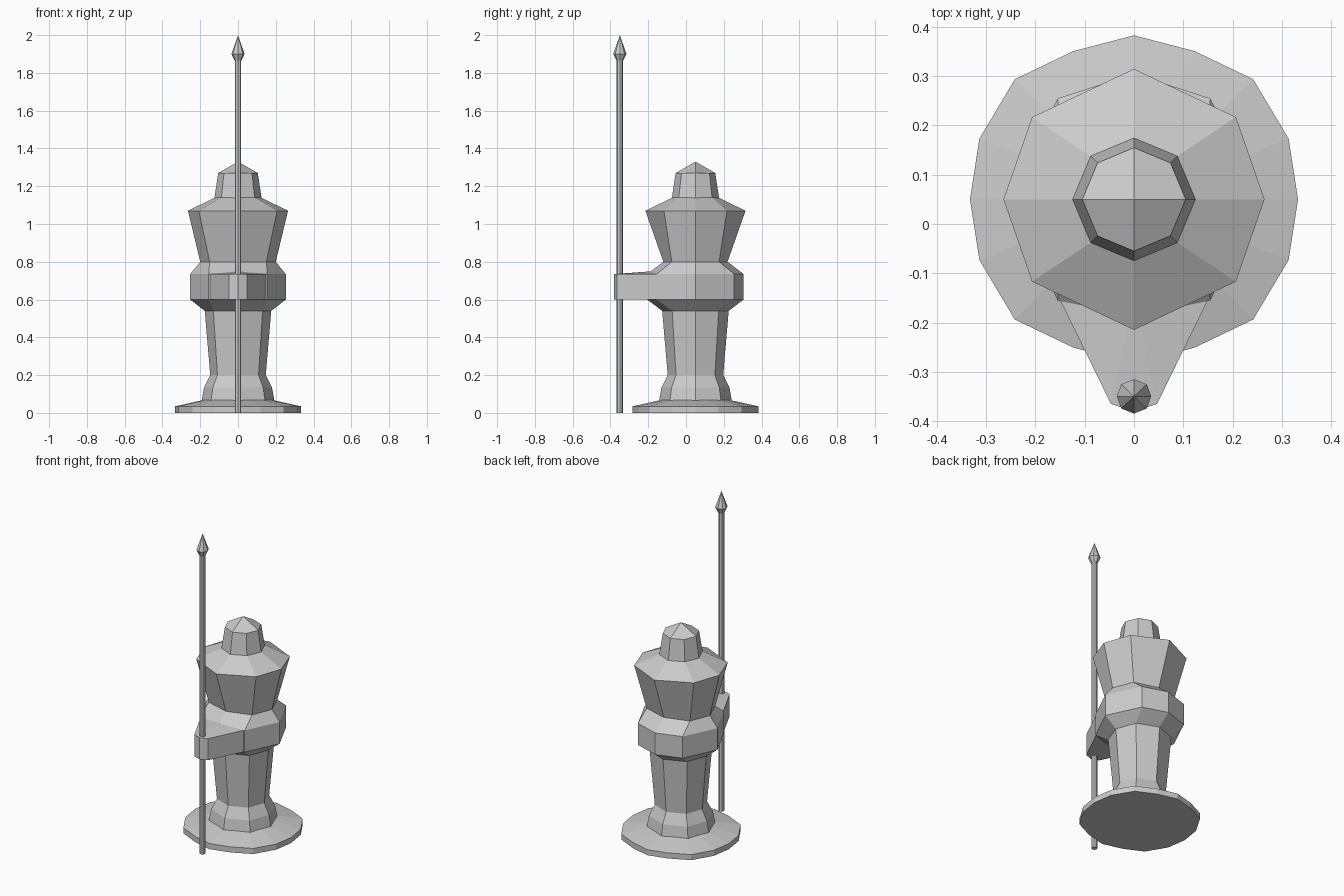
import bpy, bmesh

if "Cube" in bpy.data.objects:
    bpy.data.objects.remove(bpy.data.objects["Cube"])

CY = 0.05       # body axis, slightly behind the centre
SY = -0.35      # spear axis


def quad_mirror(pts):
    """Full ring from the +x +y quarter, listed from the x axis to the y axis."""
    left = [(-x, y) for x, y in reversed(pts[:-1])]
    half = pts + left
    return half + [(x, -y) for x, y in reversed(half[1:-1])]


def octagon(rx, ry=None, dx=None, dy=None):
    ry = ry or rx
    return quad_mirror([(rx, 0), (dx or rx * 0.74, dy or ry * 0.70), (0, ry)])


def loft(name, rings, cy, tip=None, step=1):
    """Skin stacked (z, ring) sections; close with a cap or a pointed tip."""
    bm = bmesh.new()
    loops = [[bm.verts.new((x, y + cy, z)) for x, y in ring] for z, ring in rings]
    n = len(loops[0])
    for a, b in zip(loops, loops[1:]):
        for i in range(n):
            j = (i + 1) % n
            bm.faces.new((a[i], a[j], b[j], b[i]))
    bm.faces.new(loops[0][::-1])
    top = loops[-1]
    if tip is None:
        bm.faces.new(top)
    else:
        apex = bm.verts.new((tip[0], tip[1], tip[2]))
        for i in range(0, n, step):
            bm.faces.new([top[(i + k) % n] for k in range(step + 1)] + [apex])
    bmesh.ops.recalc_face_normals(bm, faces=bm.faces)
    me = bpy.data.meshes.new(name)
    bm.to_mesh(me)
    bm.free()
    ob = bpy.data.objects.new(name, me)
    bpy.context.collection.objects.link(ob)
    return ob


# round base with a shallow sloped top
rim = quad_mirror([(0.333, 0), (0.314, 0.123), (0.242, 0.244), (0.123, 0.301), (0, 0.333)])
loft("base", [(0, rim), (0.035, rim), (0.068, [(x * 0.55, y * 0.55) for x, y in rim])], CY)

# eight-sided body: foot, legs, belt, chest and shoulders
belt = octagon(0.253, 0.255, 0.155, 0.205)
loft("body", [
    (0.05, octagon(0.192)),
    (0.068, octagon(0.192)),
    (0.135, octagon(0.18)),
    (0.20, octagon(0.147)),
    (0.54, octagon(0.176)),
    (0.60, belt),
    (0.735, belt),
    (0.80, octagon(0.20, 0.17, 0.15, 0.125)),
    (1.07, octagon(0.265, 0.265, 0.207, 0.167)),
    (1.14, octagon(0.122, 0.122, 0.088, 0.088)),
], CY)

# head with a four-faced cap
loft("head", [
    (1.13, octagon(0.126, 0.126, 0.089, 0.089)),
    (1.27, octagon(0.105, 0.105, 0.074, 0.074)),
], CY, tip=(0, CY, 1.33), step=2)

# joined arms reaching forward to the spear
reach = [(0.25, 0.05), (-0.25, 0.05), (-0.047, -0.365), (0, -0.381), (0.047, -0.365)]
loft("arms", [(0.60, reach), (0.735, reach)], 0, tip=(0, -0.15, 0.752))

# spear shaft and pointed head
loft("spear_shaft", [(0, octagon(0.017)), (1.88, octagon(0.017))], SY)
loft("spear_head", [
    (1.865, octagon(0.018)),
    (1.90, octagon(0.035)),
], SY, tip=(0, SY, 2.0))
